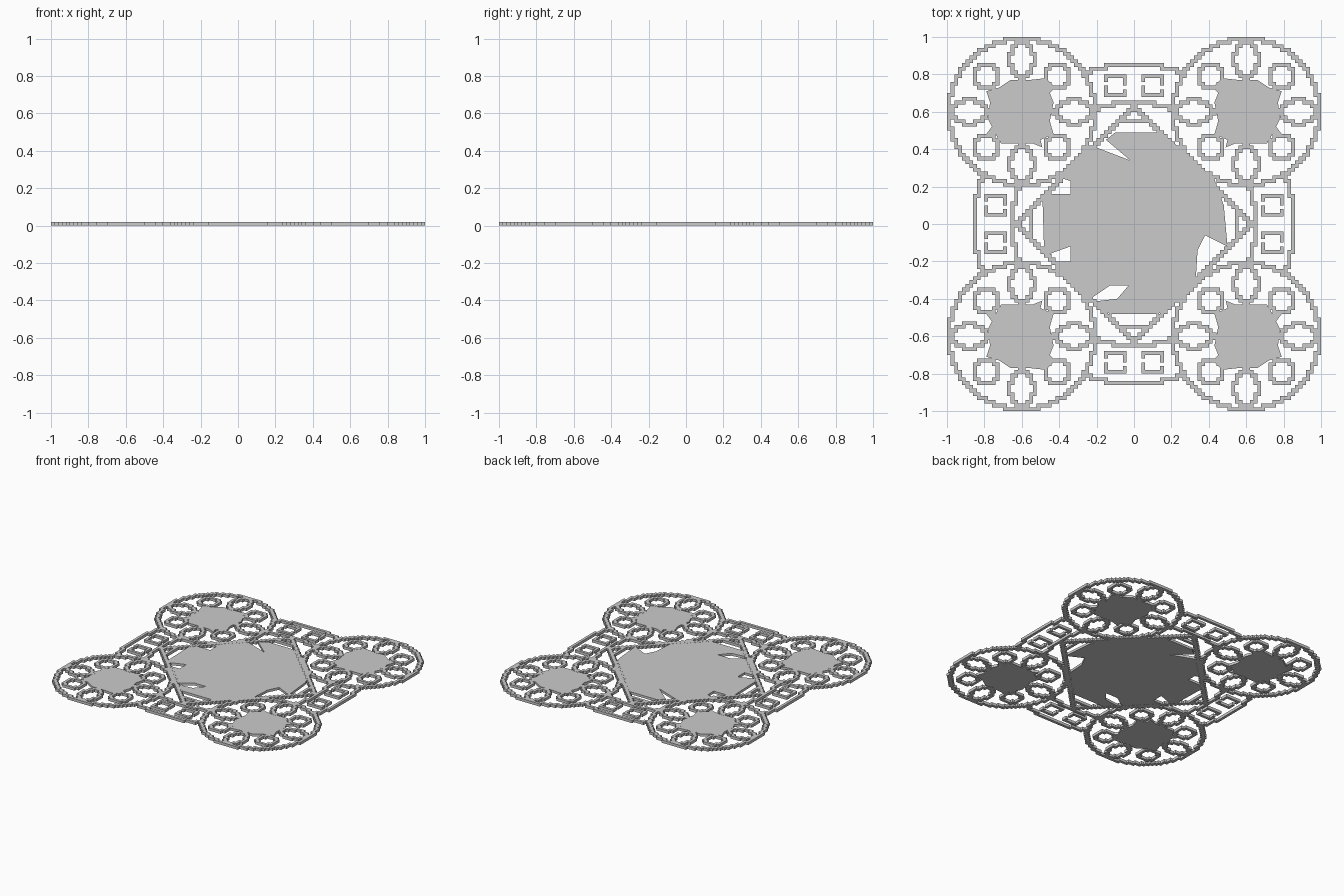
import bpy, bmesh
from math import sin, cos, pi, floor, hypot

if "Cube" in bpy.data.objects:
    bpy.data.objects.remove(bpy.data.objects["Cube"])

C = 0.02      # grid cell of the stepped lines
H = 0.02      # thickness


def raster(points, keep=lambda x, y: True):
    return {(floor(x / C), floor(y / C)) for x, y in points if keep(x, y)}


def mirrored(cells):
    return {(a, b) for i, j in cells for a in (i, -1 - i) for b in (j, -1 - j)}


def moved(cells, dx, dy):
    return {(i + round(dx / C), j + round(dy / C)) for i, j in cells}


def arc(r, a0=0.0, a1=pi / 2, cx=0, cy=0, n=700):
    return [(cx + r * cos(a0 + (a1 - a0) * k / n), cy + r * sin(a0 + (a1 - a0) * k / n))
            for k in range(n + 1)]


def line(a, b, n=500):
    return [(a[0] + (b[0] - a[0]) * k / n, a[1] + (b[1] - a[1]) * k / n) for k in range(n + 1)]


def finish(name, bm):
    bmesh.ops.recalc_face_normals(bm, faces=bm.faces)
    me = bpy.data.meshes.new(name)
    bm.to_mesh(me)
    bm.free()
    ob = bpy.data.objects.new(name, me)
    bpy.context.collection.objects.link(ob)
    return ob


def cell_solid(name, cells):
    """Stepped slab: caps on every cell, walls only on open sides."""
    bm = bmesh.new()
    cache = {}

    def v(i, j, k):
        if (i, j, k) not in cache:
            cache[i, j, k] = bm.verts.new((i * C, j * C, k * H))
        return cache[i, j, k]

    for i, j in sorted(cells):
        ring = [(i, j), (i + 1, j), (i + 1, j + 1), (i, j + 1)]
        bm.faces.new([v(*p, 1) for p in ring])
        bm.faces.new([v(*p, 0) for p in reversed(ring)])
        for s, d in enumerate([(0, -1), (1, 0), (0, 1), (-1, 0)]):
            if (i + d[0], j + d[1]) not in cells:
                a, b = ring[s], ring[(s + 1) % 4]
                bm.faces.new([v(*a, 0), v(*b, 0), v(*b, 1), v(*a, 1)])
    return finish(name, bm)


def plate(name, outline, z0=0.001, z1=0.019):
    bm = bmesh.new()
    f = bm.faces.new([bm.verts.new((x, y, z0)) for x, y in outline])
    top = bmesh.ops.extrude_face_region(bm, geom=[f])["geom"]
    bmesh.ops.translate(bm, vec=(0, 0, z1 - z0),
                        verts=[e for e in top if isinstance(e, bmesh.types.BMVert)])
    bmesh.ops.triangulate(bm, faces=[f for f in bm.faces if len(f.verts) > 4])
    return finish(name, bm)


# Medallion: rim, pointed petals on the axes, round petals on the diagonals
rim = mirrored(raster(arc(0.391)))
lens = [(0.17 + 0.21 * k / 300, 0.068 * sin(pi * k / 300) ** 0.9) for k in range(301)]
petals = mirrored(raster(lens) | raster([(y, x) for x, y in lens]))
loops = mirrored(raster(arc(0.068, 0, 2 * pi, 0.19, 0.19)))
heart = [(-0.13, 0.18), (-0.04, 0.17), (0.06, 0.17), (0.12, 0.13), (0.19, 0.11), (0.17, 0.05),
         (0.18, -0.04), (0.16, -0.08), (0.19, -0.12), (0.14, -0.12), (0.11, -0.17),
         (-0.06, -0.17), (-0.11, -0.19), (-0.1, -0.15), (-0.17, -0.12), (-0.15, -0.05),
         (-0.17, 0.05), (-0.15, 0.1), (-0.18, 0.13)]
for yn, sy in (("front", -1), ("back", 1)):
    for xn, sx in (("left", -1), ("right", 1)):
        cx, cy = 0.6 * sx, 0.6 * sy
        cell_solid(f"medallion_{yn}_{xn}", moved(rim | petals | loops, cx, cy))
        plate(f"medallion_centre_{yn}_{xn}", [(cx + x * sx, cy + y * sy) for x, y in heart])

# Ring arcs spanning between the medallions
outside = lambda x, y: hypot(x - 0.6, y - 0.6) > 0.39
cell_solid("outer_ring", mirrored(raster(arc(0.852), outside)))
cell_solid("inner_ring", mirrored(raster(arc(0.65), outside)))

# Diamond frame with arcs in its corners
diamond = raster(line((0.63, 0.001), (0.001, 0.63)))
corners = raster(arc(0.55), lambda x, y: x + y < 0.63)
cell_solid("diamond_frame", mirrored(diamond | corners))

# Small stepped ornaments in the bands
box = {(i, j) for i in range(-3, 3) for j in range(-3, 3) if i in (-3, 2) or j in (-3, 2)}
box -= {(-3, 0), (2, -1)}
orn = set()
for s in (-1, 1):
    for t in (-0.1, 0.1):
        orn |= moved(box, t, 0.74 * s) | moved(box, 0.74 * s, t)
cell_solid("band_ornaments", orn)

# Central plate with ragged notches
plate("centre_plate", [
    (-0.1, 0.49), (0.15, 0.49), (0.34, 0.32), (0.43, 0.24), (0.48, 0.1), (0.5, -0.12),
    (0.38, -0.06), (0.34, -0.14), (0.33, -0.3), (0.22, -0.42), (0.13, -0.48), (-0.13, -0.48),
    (-0.22, -0.415), (-0.09, -0.4), (-0.03, -0.33), (-0.13, -0.33), (-0.24, -0.405),
    (-0.4, -0.25), (-0.42, -0.2), (-0.34, -0.2), (-0.34, -0.12), (-0.48, -0.17),
    (-0.49, 0.16), (-0.34, 0.16), (-0.34, 0.23), (-0.4, 0.25), (-0.23, 0.42),
    (-0.02, 0.34), (-0.15, 0.45)])
